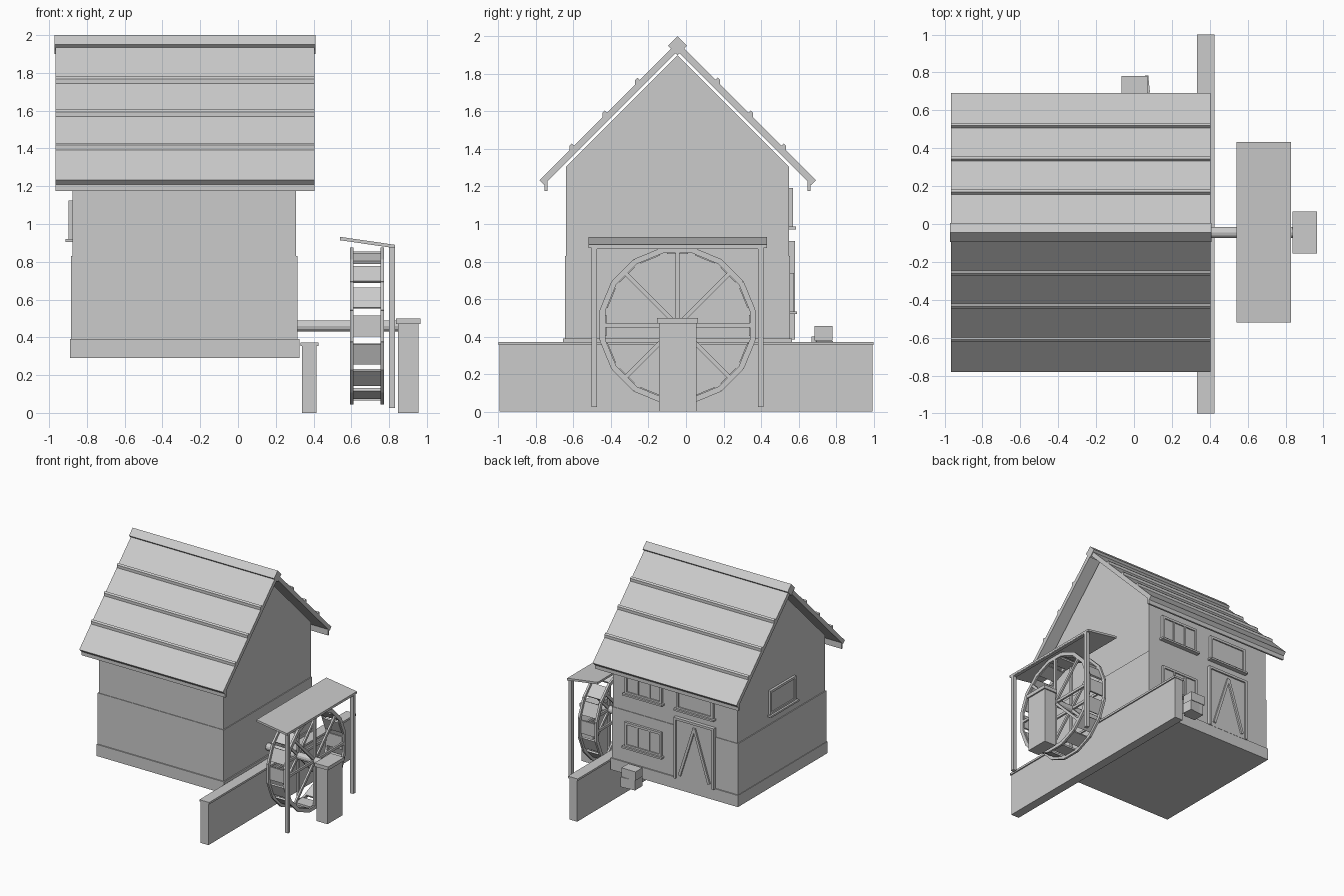
import bpy, bmesh, math
from mathutils import Matrix, Vector

if "Cube" in bpy.data.objects:
    bpy.data.objects.remove(bpy.data.objects["Cube"])


def finish(name, bm):
    bmesh.ops.recalc_face_normals(bm, faces=bm.faces)
    me = bpy.data.meshes.new(name)
    bm.to_mesh(me)
    bm.free()
    ob = bpy.data.objects.new(name, me)
    bpy.context.collection.objects.link(ob)
    return ob


def add_box(bm, size, mat):
    bmesh.ops.create_cube(bm, size=1, matrix=mat @ Matrix.Diagonal((*size, 1)))


def box(name, x0, x1, y0, y1, z0, z1, turn=0):
    bm = bmesh.new()
    mat = Matrix.Translation(((x0 + x1) / 2, (y0 + y1) / 2, (z0 + z1) / 2))
    add_box(bm, (x1 - x0, y1 - y0, z1 - z0), mat @ Matrix.Rotation(turn, 4, 'Z'))
    return finish(name, bm)


def prism(name, profile, a, b, axis='X'):
    """Extrude a (y,z) profile along X, or an (x,z) profile along Y."""
    bm = bmesh.new()
    pt = (lambda u, v: (a, u, v)) if axis == 'X' else (lambda u, v: (u, a, v))
    f = bm.faces.new([bm.verts.new(pt(u, v)) for u, v in profile])
    ext = bmesh.ops.extrude_face_region(bm, geom=[f])['geom']
    d = Vector((b - a, 0, 0)) if axis == 'X' else Vector((0, b - a, 0))
    bmesh.ops.translate(bm, vec=d, verts=[v for v in ext if isinstance(v, bmesh.types.BMVert)])
    return finish(name, bm)


CY = -0.045  # ridge and wheel centre line

# House body and foundation
box("foundation", -0.89, 0.325, -0.655, 0.565, 0.29, 0.39)
box("lower_walls", -0.885, 0.315, -0.645, 0.555, 0.39, 0.83)
prism("upper_walls", [(-0.64, 0.83), (0.55, 0.83), (0.55, 1.305), (CY, 1.90), (-0.64, 1.305)],
      -0.877, 0.308)

# Roof slabs, eave boards, battens and ridge
for s, side in ((-1, "front"), (1, "back")):
    def Y(d):
        return CY + s * d
    prism(f"roof_{side}", [(CY, 1.97), (Y(0.737), 1.233), (Y(0.712), 1.208), (CY, 1.92)],
          -0.965, 0.405)
    prism(f"eave_board_{side}", [(Y(0.693), 1.175), (Y(0.708), 1.175), (Y(0.708), 1.225),
          (Y(0.693), 1.235)], -0.965, 0.405)
    for i, d in enumerate((0.214, 0.389, 0.565)):
        z = 1.97 - d
        prism(f"roof_batten_{side}_{i}", [(Y(d - 0.012), z + 0.012), (Y(d), z + 0.024),
              (Y(d + 0.012), z + 0.012), (Y(d + 0.012), z - 0.02)], -0.965, 0.405)
prism("ridge_beam", [(CY, 2.0), (CY + 0.05, 1.95), (CY, 1.90), (CY - 0.05, 1.95)], -0.972, 0.41)


# Windows: built facing +y around the origin, then placed
def window(name, loc, turn=0, mullions=2):
    bm = bmesh.new()
    T = Matrix.Translation
    add_box(bm, (0.33, 0.012, 0.19), T((0, 0.004, 0)))
    for sx in (-1, 1):
        add_box(bm, (0.02, 0.025, 0.21), T((sx * 0.165, 0.008, 0)))
    for sz in (-1, 1):
        add_box(bm, (0.35, 0.025, 0.02), T((0, 0.008, sz * 0.095)))
    for i in range(mullions):
        add_box(bm, (0.015, 0.02, 0.18), T((-0.055 + 0.11 * i, 0.008, 0)))
    add_box(bm, (0.38, 0.045, 0.015), T((0, 0.015, -0.108)))
    ob = finish(name, bm)
    ob.location = loc
    ob.rotation_euler.z = turn


window("window_upper_right", (0.01, 0.55, 1.087))
window("window_upper_left", (-0.48, 0.55, 1.087), mullions=0)
window("window_lower", (0.01, 0.555, 0.635))
window("window_side", (-0.877, -0.045, 1.02), math.pi / 2, 0)

# Door with frame and slanted braces
box("door_panel", -0.66, -0.30, 0.55, 0.567, 0.385, 0.895)
for n, x in (("left", -0.67), ("right", -0.305)):
    box(f"door_frame_{n}", x, x + 0.02, 0.55, 0.58, 0.385, 0.905)
box("door_frame_top", -0.67, -0.285, 0.55, 0.58, 0.89, 0.91)
for s, n in ((-1, "left"), (1, "right")):
    bm = bmesh.new()
    p, q = Vector((-0.48, 0.57, 0.86)), Vector((-0.48 + s * 0.14, 0.57, 0.42))
    ang = math.atan2(q.x - p.x, q.z - p.z)
    add_box(bm, (0.022, 0.022, (q - p).length),
            Matrix.Translation((p + q) / 2) @ Matrix.Rotation(ang, 4, 'Y'))
    finish(f"door_brace_{n}", bm)

# Stacked stones behind the house
box("stone_base", -0.055, 0.055, 0.67, 0.775, 0.29, 0.40)
box("stone_side", -0.01, 0.08, 0.69, 0.78, 0.29, 0.375, 0.1)
box("stone_top", -0.065, 0.07, 0.685, 0.78, 0.38, 0.455)

# River wall and axle pier
box("river_wall", 0.34, 0.415, -0.995, 0.995, 0, 0.357)
box("river_wall_cap", 0.332, 0.425, -1, 1, 0.355, 0.372)
box("axle_pier", 0.847, 0.955, CY - 0.1, CY + 0.1, 0, 0.475)
box("axle_pier_cap", 0.837, 0.967, CY - 0.11, CY + 0.11, 0.47, 0.50)

# Water wheel
HUB = Vector((0.683, CY, 0.46))


def around(angle, x, r):
    return (Matrix.Translation(HUB) @ Matrix.Rotation(angle, 4, 'X')
            @ Matrix.Translation((x, 0, r)))


bm = bmesh.new()
bmesh.ops.create_cone(bm, cap_ends=True, segments=12, radius1=0.03, radius2=0.03, depth=0.60,
                      matrix=Matrix.Translation((0.58, CY, 0.46)) @ Matrix.Rotation(math.pi / 2, 4, 'Y'))
finish("axle", bm)
rims, spokes, paddles = bmesh.new(), bmesh.new(), bmesh.new()
for i in range(16):
    a = i * math.pi / 8
    add_box(paddles, (0.15, 0.112, 0.015), around(a, 0, 0.387))
    for x in (-0.08, 0.08):
        add_box(rims, (0.018, 0.163, 0.03), around(a, x, 0.40))
        if i % 2 == 0:
            add_box(spokes, (0.016, 0.022, 0.39), around(a, x, 0.195))
finish("wheel_rims", rims)
finish("wheel_spokes", spokes)
finish("wheel_paddles", paddles)

# Canopy over the wheel with posts and beam
prism("canopy", [(0.54, 0.932), (0.83, 0.89), (0.83, 0.872), (0.54, 0.914)], -0.52, 0.432, 'Y')
for n, y in (("front", -0.505), ("back", 0.383)):
    box(f"canopy_post_{n}", 0.80, 0.83, y, y + 0.03, 0.025, 0.88)
box("canopy_beam", 0.80, 0.828, -0.505, 0.413, 0.868, 0.885)
